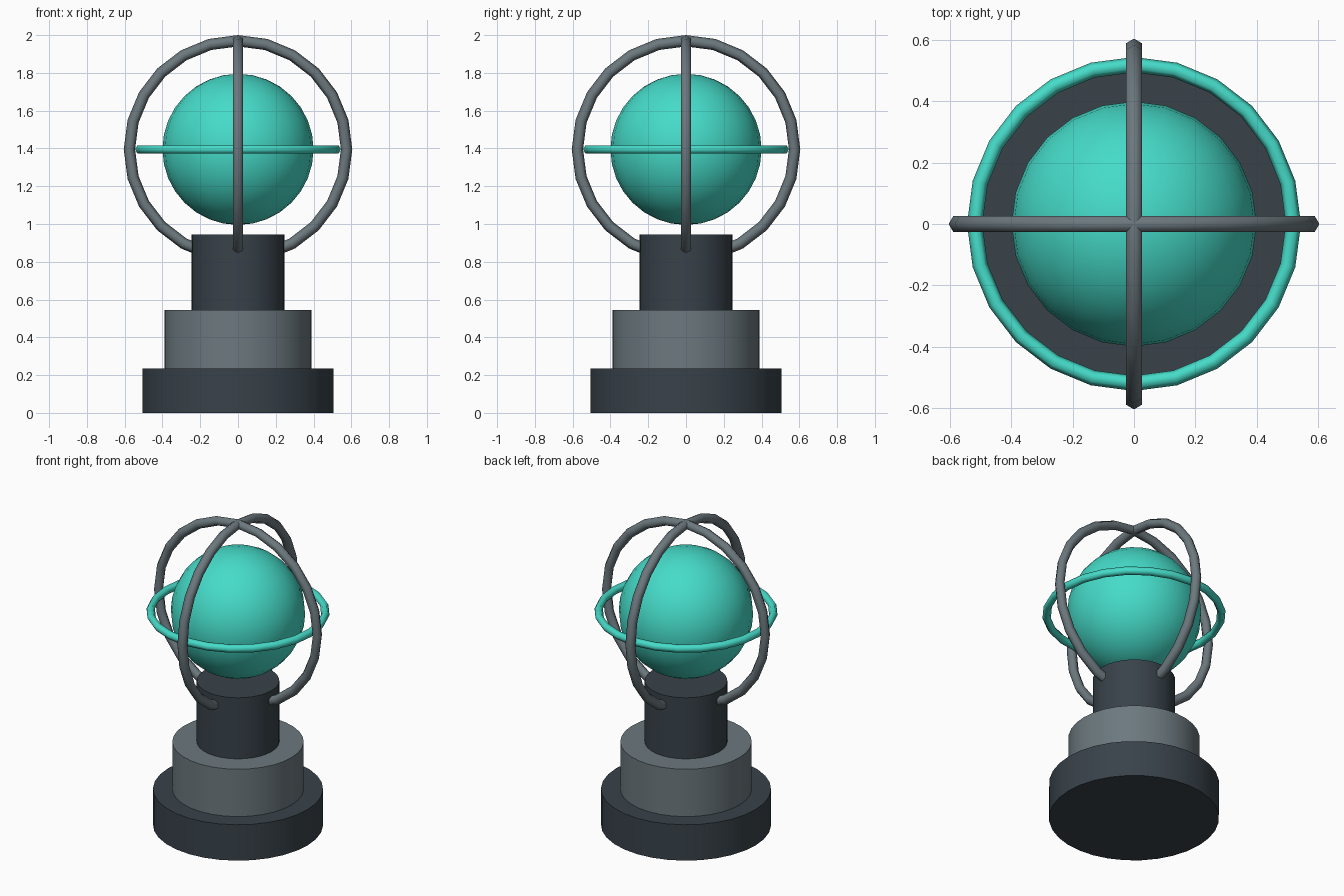
import bpy
from math import radians

if "Cube" in bpy.data.objects:
    bpy.data.objects.remove(bpy.data.objects["Cube"])


def material(name, rgb):
    m = bpy.data.materials.new(name)
    m.diffuse_color = (*rgb, 1)
    m.use_nodes = True
    m.node_tree.nodes["Principled BSDF"].inputs["Base Color"].default_value = m.diffuse_color
    return m


DARK = material("dark_slate", (0.04, 0.055, 0.068))
GREY = material("steel_grey", (0.15, 0.19, 0.21))
TEAL = material("teal", (0.06, 0.71, 0.58))
CENTRE = 1.395


def finish(name, mat, angle):
    ob = bpy.context.object
    ob.name = name
    ob.data.materials.append(mat)
    bpy.ops.object.shade_smooth_by_angle(angle=radians(angle))


def tier(name, radius, z0, z1, mat):
    bpy.ops.mesh.primitive_cylinder_add(vertices=32, radius=radius, depth=z1 - z0,
                                        location=(0, 0, (z0 + z1) / 2))
    finish(name, mat, 30)


def ring(name, major, minor, rotation, mat):
    bpy.ops.mesh.primitive_torus_add(major_segments=24, minor_segments=6,
                                     major_radius=major, minor_radius=minor,
                                     location=(0, 0, CENTRE), rotation=rotation)
    finish(name, mat, 65)


# stepped pedestal
tier("base_plinth", 0.505, 0, 0.235, DARK)
tier("middle_plinth", 0.39, 0.235, 0.545, GREY)
tier("column", 0.245, 0.545, 0.945, DARK)

# globe
bpy.ops.mesh.primitive_uv_sphere_add(segments=24, ring_count=16, radius=0.4,
                                     location=(0, 0, CENTRE))
finish("globe", TEAL, 30)

# two upright cage rings, sunk into the column, and the equator ring
ring("cage_ring_side", 0.575, 0.03, (radians(90), 0, 0), GREY)
ring("cage_ring_front", 0.575, 0.03, (0, radians(90), 0), GREY)
ring("equator_ring", 0.52, 0.025, (0, 0, 0), TEAL)
